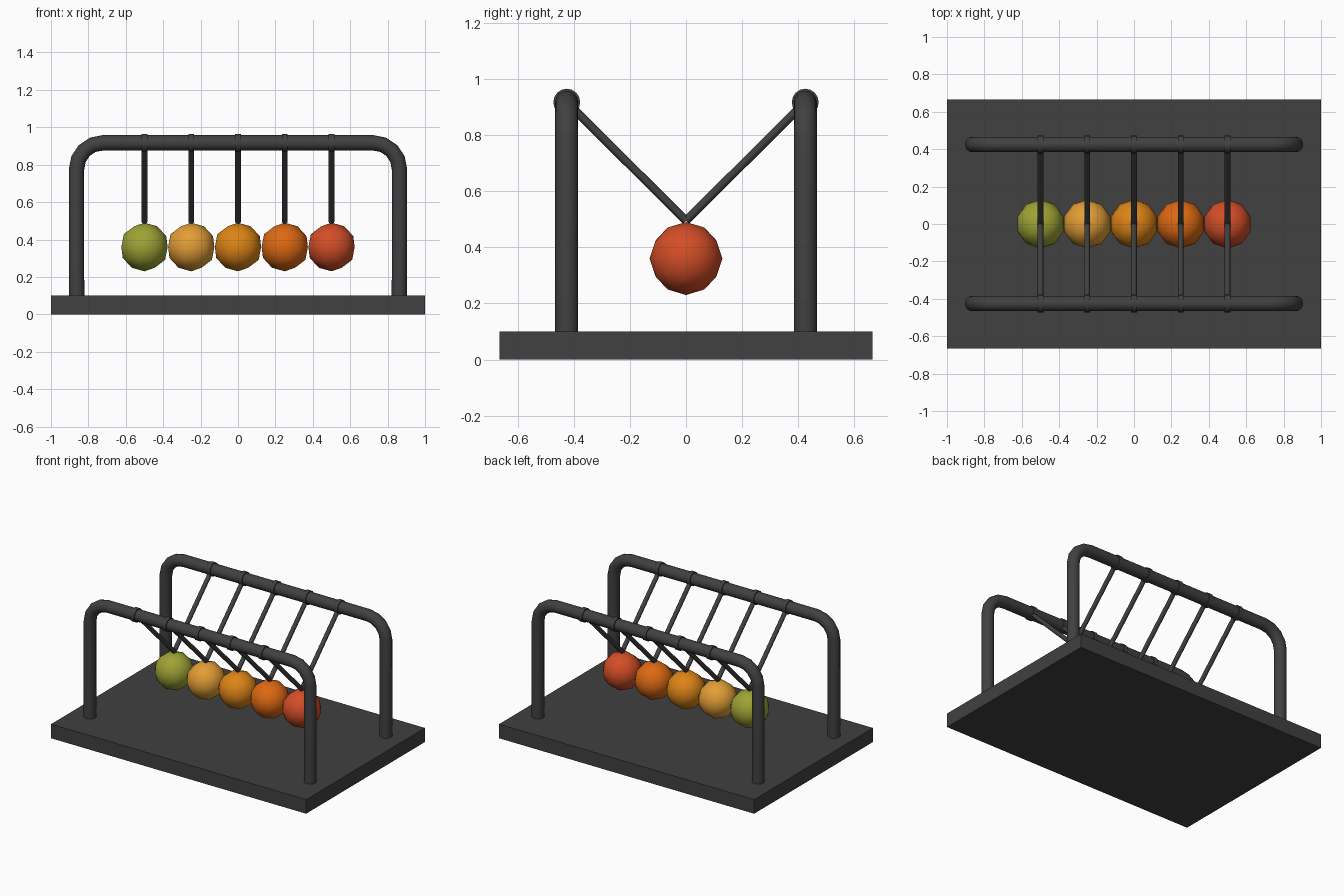
import bpy
import math
from mathutils import Vector

if "Cube" in bpy.data.objects:
    bpy.data.objects.remove(bpy.data.objects["Cube"], do_unlink=True)


def make_material(name, r, g, b):
    mat = bpy.data.materials.new(name)
    mat.use_nodes = True
    mat.diffuse_color = (r, g, b, 1)
    mat.node_tree.nodes["Principled BSDF"].inputs["Base Color"].default_value = (r, g, b, 1)
    return mat


def finish(name, mat, smooth=True):
    obj = bpy.context.object
    obj.name = name
    obj.data.materials.clear()
    obj.data.materials.append(mat)
    if smooth:
        bpy.ops.object.shade_smooth_by_angle(angle=math.radians(40))
    return obj


def rod(name, start, end, radius, mat, sides=16):
    start, end = Vector(start), Vector(end)
    axis = end - start
    bpy.ops.mesh.primitive_cylinder_add(
        vertices=sides, radius=radius, depth=axis.length, location=(start + end) / 2,
        rotation=axis.to_track_quat('Z', 'Y').to_euler())
    return finish(name, mat)


def tube(name, points, radius, mat):
    curve = bpy.data.curves.new(name, 'CURVE')
    curve.dimensions = '3D'
    curve.bevel_depth = radius
    curve.bevel_resolution = 6
    curve.use_fill_caps = True
    spline = curve.splines.new('POLY')
    spline.points.add(len(points) - 1)
    for point, co in zip(spline.points, points):
        point.co = (*co, 1)
    obj = bpy.data.objects.new(name, curve)
    bpy.context.collection.objects.link(obj)
    bpy.ops.object.select_all(action='DESELECT')
    obj.select_set(True)
    bpy.context.view_layer.objects.active = obj
    bpy.ops.object.convert(target='MESH')
    return finish(name, mat)


grey = make_material("dark grey", 0.052, 0.052, 0.052)
ball_colours = [
    make_material("olive", 0.34, 0.36, 0.035),
    make_material("amber", 0.76, 0.34, 0.036),
    make_material("orange", 0.72, 0.23, 0.008),
    make_material("deep orange", 0.72, 0.14, 0.006),
    make_material("red", 0.65, 0.075, 0.02),
]

BASE_TOP = 0.1
RAIL_X, RAIL_Y, RAIL_Z = 0.863, 0.425, 0.917
BEND, BEND_STEPS = 0.14, 4
BALL_Z, BALL_R, SPACING = 0.36, 0.13, 0.25

# Base slab
bpy.ops.mesh.primitive_cube_add(size=1, location=(0, 0, BASE_TOP / 2))
bpy.context.object.scale = (2, 1.33, BASE_TOP)
bpy.ops.object.transform_apply(location=False, rotation=False, scale=True)
finish("base", grey, smooth=False)

# Bent tube frames, front and back
for side, label in ((-1, "front"), (1, "back")):
    y = side * RAIL_Y
    bend = []
    for i in range(BEND_STEPS + 1):
        a = math.pi / 2 * i / BEND_STEPS
        bend.append((RAIL_X - BEND + BEND * math.cos(a), y,
                     RAIL_Z - BEND + BEND * math.sin(a)))
    half = [(RAIL_X, y, BASE_TOP - 0.02)] + bend
    path = half + [(-x, py, z) for x, py, z in reversed(half)]
    tube(label + "_frame", path, 0.041, grey)

# Hanging balls with their strings and the collars on the rails
for i, colour in enumerate(ball_colours):
    x = (i - 2) * SPACING
    bpy.ops.mesh.primitive_ico_sphere_add(subdivisions=2, radius=BALL_R,
                                          location=(x, 0, BALL_Z))
    finish(f"ball_{i + 1}", colour)
    for side, label in ((-1, "front"), (1, "back")):
        y = side * RAIL_Y
        rod(f"{label}_string_{i + 1}", (x, 0, 0.495), (x, y, RAIL_Z), 0.015, grey, 12)
        rod(f"{label}_collar_{i + 1}", (x - 0.015, y, RAIL_Z), (x + 0.015, y, RAIL_Z),
            0.048, grey)
